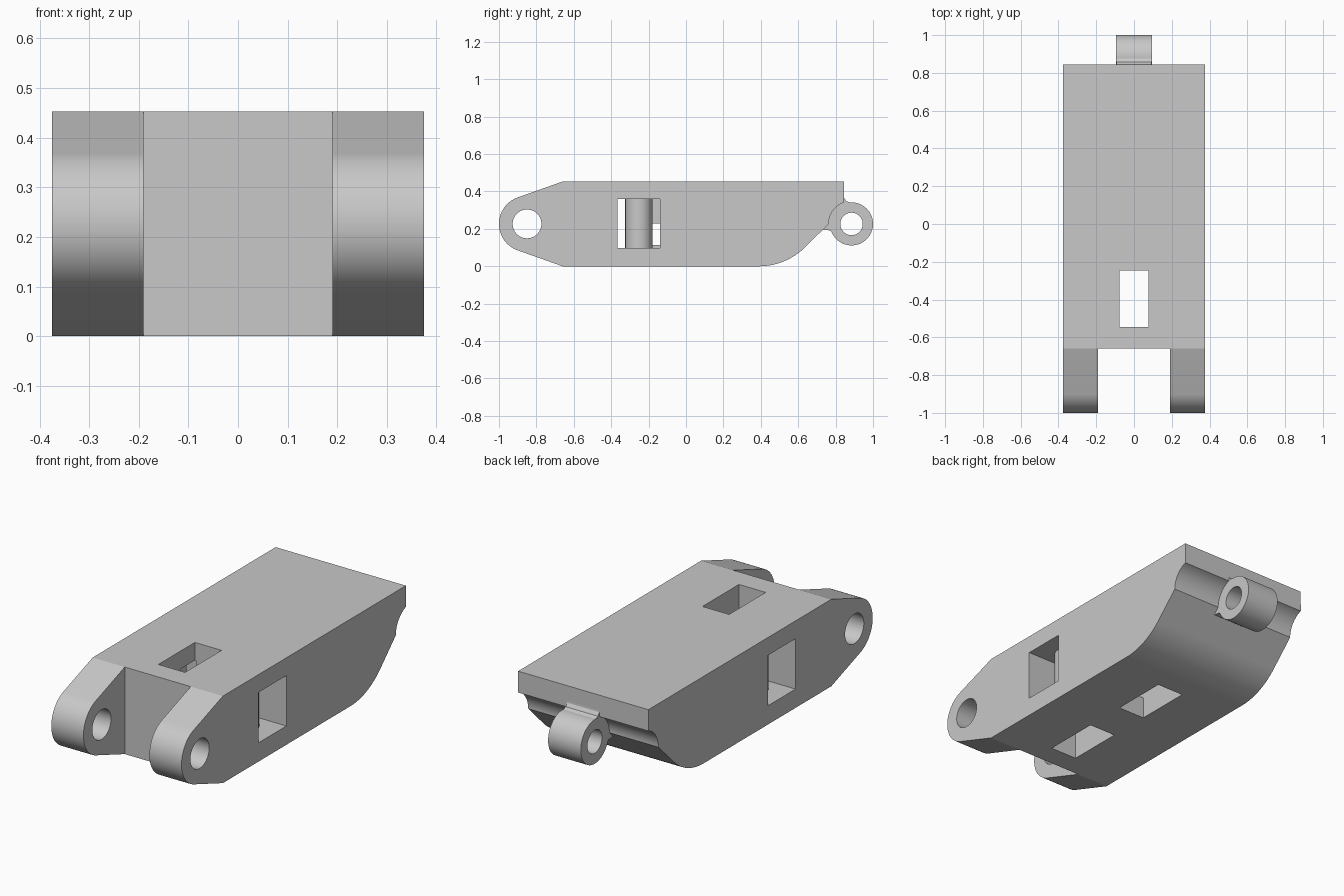
import bpy, bmesh, math

cube = bpy.data.objects.get("Cube")
if cube:
    bpy.data.objects.remove(cube, do_unlink=True)

grey = bpy.data.materials.new("light_grey")
grey.use_nodes = True
grey.diffuse_color = (0.58, 0.58, 0.58, 1)
grey.node_tree.nodes["Principled BSDF"].inputs["Base Color"].default_value = grey.diffuse_color

HALF = 0.375           # half width
TOP = 0.453            # height
MID = TOP / 2          # height of both hinge axes
FRONT, REAR = -0.85, 0.885   # hinge axes along y


def arc(cy, cz, r, a0, a1, n=32):
    """Points on a circle in the side plane, angles in degrees."""
    angles = [math.radians(a0 + (a1 - a0) * i / n) for i in range(n + 1)]
    return [(cy + r * math.cos(a), cz + r * math.sin(a)) for a in angles]


def prism(name, points, x0, x1):
    """Extrude a side profile of (y, z) points from x0 to x1."""
    bm = bmesh.new()
    face = bm.faces.new([bm.verts.new((x0, y, z)) for y, z in points])
    new = bmesh.ops.extrude_face_region(bm, geom=[face])["geom"]
    moved = [v for v in new if isinstance(v, bmesh.types.BMVert)]
    bmesh.ops.translate(bm, verts=moved, vec=(x1 - x0, 0, 0))
    bmesh.ops.recalc_face_normals(bm, faces=bm.faces)
    mesh = bpy.data.meshes.new(name)
    bm.to_mesh(mesh)
    bm.free()
    mesh.materials.append(grey)
    obj = bpy.data.objects.new(name, mesh)
    bpy.context.collection.objects.link(obj)
    return obj


def box(name, x0, x1, y0, y1, z0, z1):
    return prism(name, [(y0, z0), (y1, z0), (y1, z1), (y0, z1)], x0, x1)


def disc(name, cy, r, x0, x1):
    return prism(name, arc(cy, MID, r, 0, 360, 64)[:-1], x0, x1)


def select(obj):
    bpy.ops.object.select_all(action="DESELECT")
    obj.select_set(True)
    bpy.context.view_layer.objects.active = obj


def combine(obj, other, operation="DIFFERENCE"):
    mod = obj.modifiers.new("combine", "BOOLEAN")
    mod.object, mod.operation, mod.solver = other, operation, "EXACT"
    select(obj)
    bpy.ops.object.modifier_apply(modifier=mod.name)
    bpy.data.objects.remove(other, do_unlink=True)


def smooth(obj):
    select(obj)
    bpy.ops.object.shade_smooth_by_angle(angle=math.radians(14))


# Body profile: rounded front, flat top, grooved rear, curved belly
shoulder = -0.66
lug_r = 0.15
dy, dz = shoulder - FRONT, MID
tangent = math.degrees(math.atan2(dz, dy) + math.acos(lug_r / math.hypot(dy, dz)))
profile = arc(FRONT, MID, lug_r, 360 - tangent, tangent)
profile += [(shoulder, TOP), (0.845, TOP)]
profile += arc(REAR, MID, 0.122, 109, 180)
profile += arc(0.39, 0.35, 0.35, -45, -90)
profile += [(shoulder, 0)]
body = prism("body", profile, -HALF, HALF)

# Front fork and hinge pin hole
combine(body, box("fork_cutter", -0.19, 0.19, -1.2, shoulder, -0.2, 0.7))
combine(body, disc("pin_cutter", FRONT, 0.077, -0.6, 0.6))

# Strap passages: upright slot, belly slot, linking channel, side windows
combine(body, box("upright_cutter", -0.077, 0.077, -0.545, -0.245, -0.2, 0.7))
combine(body, box("belly_cutter", -0.077, 0.077, -0.02, 0.28, -0.2, 0.23))
combine(body, box("channel_cutter", -0.077, 0.077, -0.3, 0.1, 0.115, 0.23))
for s in (-1, 1):
    combine(body, box("window_cutter", s * 0.07, s * 0.5, -0.365, -0.138, 0.098, 0.36))
smooth(body)

# Rear hinge knuckle with filleted neck
knuckle = disc("rear_knuckle", REAR, 0.115, -0.094, 0.094)
neck = [(0.8, 0.4), (0.843, 0.4), (0.846, 0.365), (0.857, 0.348), (0.885, 0.338),
        (0.885, 0.2), (0.81, 0.142), (0.79, 0.175), (0.768, 0.192), (0.735, 0.195),
        (0.75, 0.24)]
combine(knuckle, prism("neck", neck, -0.093, 0.093), "UNION")
combine(knuckle, disc("knuckle_pin_cutter", REAR, 0.06, -0.3, 0.3))
smooth(knuckle)

# Upright posts inside the side windows
for side, s in (("left", 1), ("right", -1)):
    bpy.ops.mesh.primitive_cylinder_add(vertices=48, radius=0.073, depth=0.27,
                                        location=(s * 0.21, -0.252, 0.229))
    post = bpy.context.object
    post.name = side + "_post"
    post.data.materials.append(grey)
    smooth(post)
